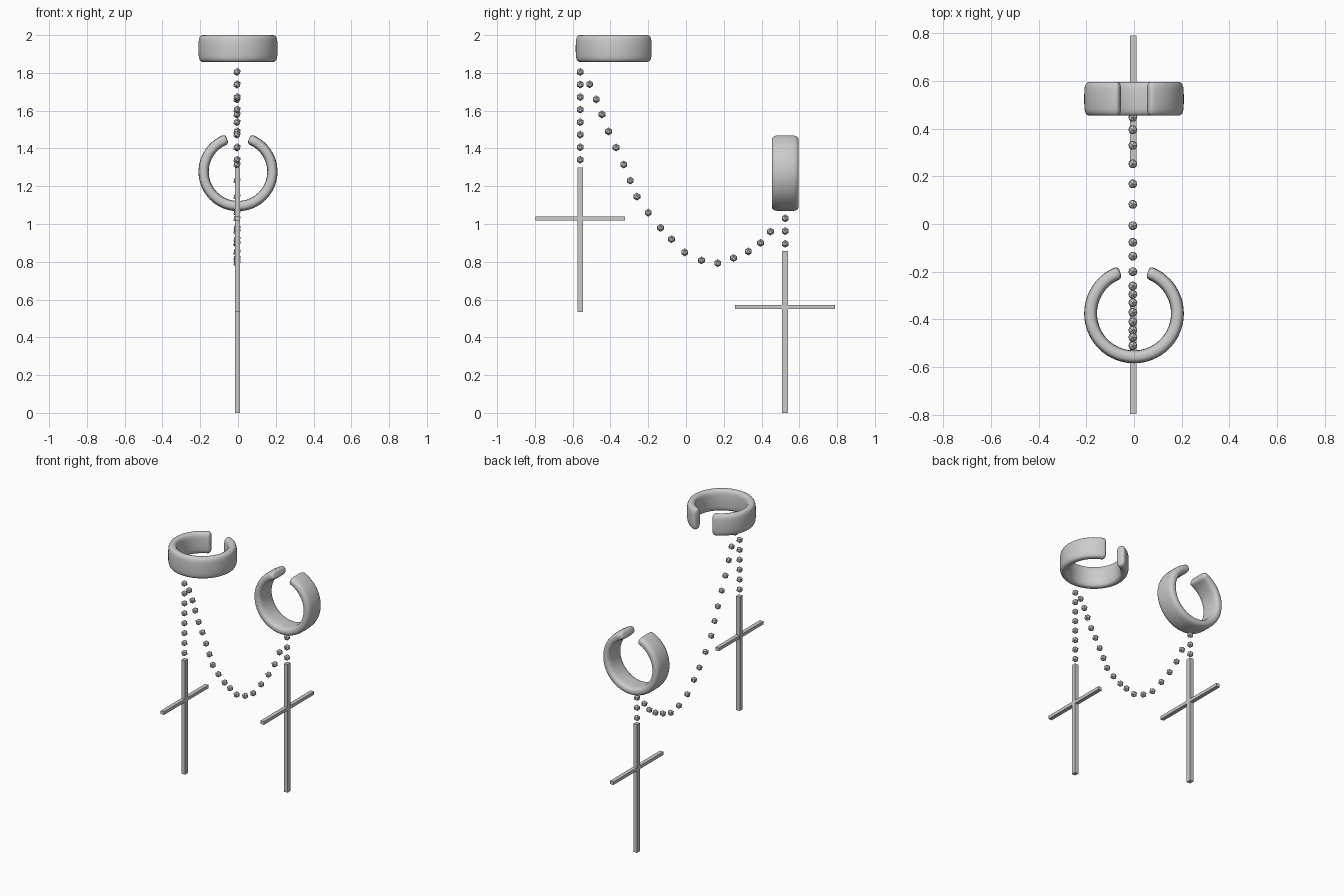
import bpy, bmesh, math
from mathutils import Vector, Matrix

if "Cube" in bpy.data.objects:
    bpy.data.objects.remove(bpy.data.objects["Cube"])

metal = bpy.data.materials.new("silver_grey")
metal.diffuse_color = (0.6, 0.6, 0.6, 1)
metal.use_nodes = True
metal.node_tree.nodes["Principled BSDF"].inputs["Base Color"].default_value = metal.diffuse_color


def finish(name, bm, smooth=False):
    bmesh.ops.recalc_face_normals(bm, faces=bm.faces[:])
    me = bpy.data.meshes.new(name)
    bm.to_mesh(me)
    bm.free()
    me.materials.append(metal)
    for p in me.polygons:
        p.use_smooth = smooth
    ob = bpy.data.objects.new(name, me)
    bpy.context.collection.objects.link(ob)
    return ob


# Open cuff: rounded band section swept around, with tapered rounded ends
def cuff(name, centre, upright):
    bm = bmesh.new()
    radius, half_t, half_w, n, steps = 0.182, 0.027, 0.071, 24, 56
    gap = math.radians(24)
    stations = [(math.radians(a), s) for a, s in
                ((18.6, 0.45), (19.2, 0.7), (20.5, 0.87), (22, 0.96))]
    body = [(gap + (2 * math.pi - 2 * gap) * i / steps, 1) for i in range(steps + 1)]
    ends = [(2 * math.pi - a, s) for a, s in reversed(stations)]
    rings = []
    for a, s in stations + body + ends:
        ring = []
        for k in range(n):
            t = 2 * math.pi * k / n
            c, d = math.cos(t), math.sin(t)
            r = radius + half_t * s * math.copysign(abs(c) ** 0.7, c)
            w = half_w * (1 - (1 - s) * 0.5) * math.copysign(abs(d) ** 0.5, d)
            ring.append(bm.verts.new((r * math.sin(a), r * math.cos(a), w)))
        rings.append(ring)
    for p, q in zip(rings, rings[1:]):
        for k in range(n):
            j = (k + 1) % n
            bm.faces.new((p[k], p[j], q[j], q[k]))
    bm.faces.new(rings[0])
    bm.faces.new(rings[-1])
    m = Matrix.Translation(centre)
    if upright:
        m = m @ Matrix.Rotation(math.pi / 2, 4, 'X')
    bm.transform(m)
    return finish(name, bm, True)


cuff("flat_cuff", (0, -0.375, 1.929), False)
cuff("upright_cuff", (0, 0.525, 1.277), True)


# Strings of small faceted beads
def beads(name, points):
    bm = bmesh.new()
    for y, z in points:
        bmesh.ops.create_icosphere(bm, subdivisions=1, radius=0.021,
                                   matrix=Matrix.Translation((-0.005, y, z)))
    return finish(name, bm)


beads("front_drop_chain", [(-0.56, 1.805 - 0.0664 * i) for i in range(8)])
beads("back_drop_chain", [(0.525, 1.03 - 0.0675 * i) for i in range(3)])
beads("hanging_chain", [
    (-0.51, 1.74), (-0.475, 1.66), (-0.445, 1.58), (-0.41, 1.49), (-0.37, 1.405),
    (-0.33, 1.315), (-0.295, 1.23), (-0.26, 1.145), (-0.2, 1.06), (-0.135, 0.98),
    (-0.077, 0.92), (-0.007, 0.85), (0.082, 0.808), (0.168, 0.793), (0.252, 0.82),
    (0.33, 0.855), (0.395, 0.9), (0.447, 0.96)])


# Cross pendants: an upright post and a crossbar
def box(name, centre, size):
    bm = bmesh.new()
    bmesh.ops.create_cube(bm, size=1, matrix=Matrix.Translation(centre)
                          @ Matrix.Diagonal(Vector((*size, 1))))
    return finish(name, bm)


def cross(name, y, z0, z1, bar_z, bar_len, width):
    box(name + "_post", (-0.003, y, (z0 + z1) / 2), (0.027, width, z1 - z0))
    box(name + "_bar", (-0.003, y, bar_z), (0.026, bar_len, 0.021))


cross("front_cross", -0.56, 0.535, 1.298, 1.03, 0.472, 0.03)
cross("back_cross", 0.525, 0.0, 0.858, 0.56, 0.53, 0.032)
